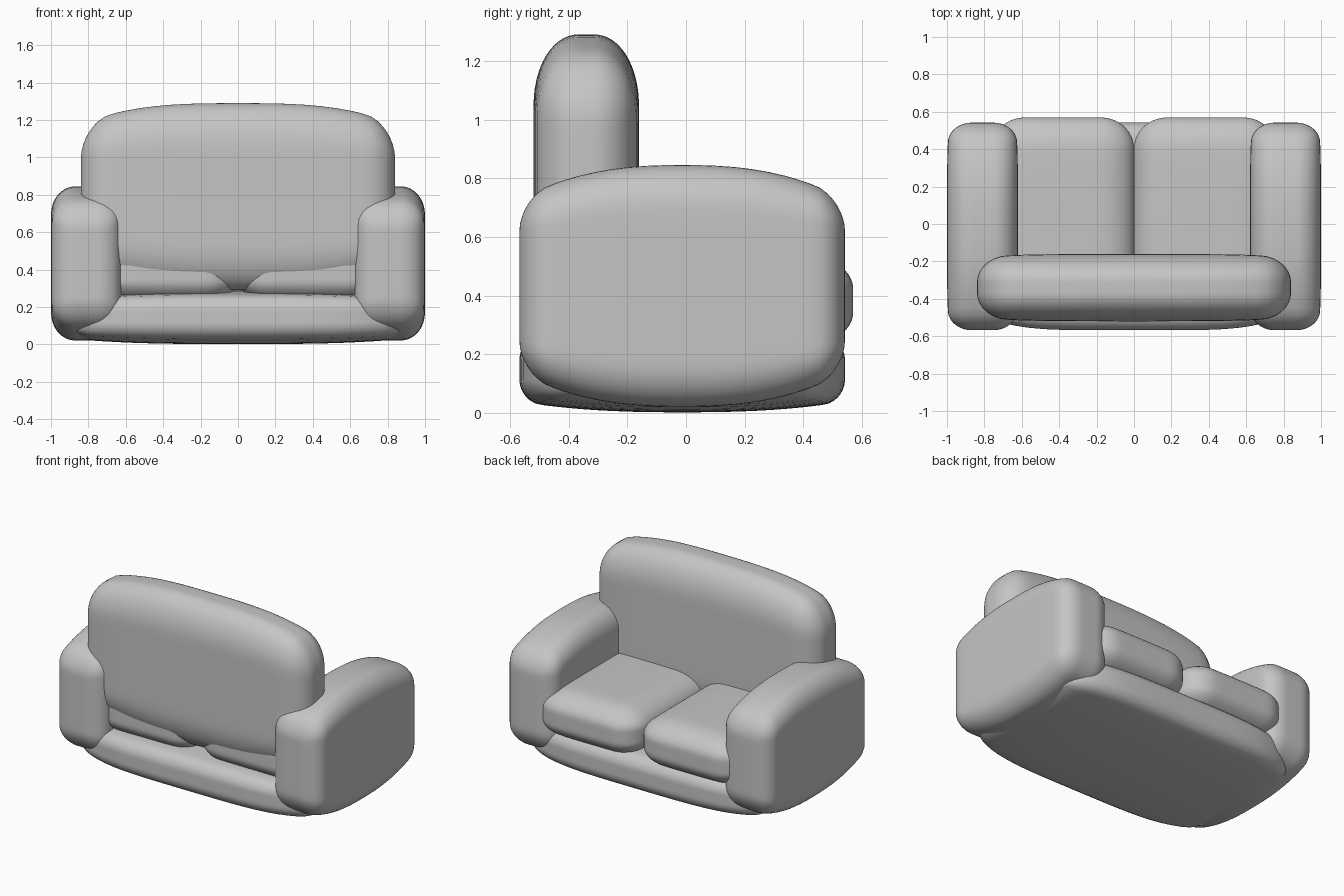
import bpy
import bmesh
import math

if "Cube" in bpy.data.objects:
    bpy.data.objects.remove(bpy.data.objects["Cube"])

# One plain upholstery colour
fabric = bpy.data.materials.new("grey_fabric")
fabric.diffuse_color = (0.56, 0.56, 0.56, 1.0)
fabric.use_nodes = True
fabric.node_tree.nodes["Principled BSDF"].inputs["Base Color"].default_value = fabric.diffuse_color


def padded_block(name, center, half, radius, bulges=()):
    """Soft box with elliptical corners.
    Each bulge (axis, along, amount, power) shrinks an axis towards the
    ends of another one, leaving a swollen middle."""
    bm = bmesh.new()
    bmesh.ops.create_cube(bm, size=2)
    bmesh.ops.subdivide_edges(bm, edges=bm.edges[:], cuts=27, use_grid_fill=True)
    for v in bm.verts:
        core, delta = [], []
        for i in range(3):
            p = math.sin(v.co[i] * math.pi / 2) * half[i]
            limit = half[i] - radius[i]
            c = max(-limit, min(limit, p))
            core.append(c)
            delta.append((p - c) / radius[i])
        length = math.sqrt(sum(d * d for d in delta)) or 1.0
        co = [core[i] + delta[i] / length * radius[i] for i in range(3)]
        scale = [1.0, 1.0, 1.0]
        for axis, along, amount, power in bulges:
            scale[axis] *= 1 - amount * abs(co[along] / half[along]) ** power
        v.co = [center[i] + co[i] * scale[i] for i in range(3)]
    mesh = bpy.data.meshes.new(name)
    bm.to_mesh(mesh)
    bm.free()
    mesh.materials.append(fabric)
    mesh.polygons.foreach_set("use_smooth", [True] * len(mesh.polygons))
    obj = bpy.data.objects.new(name, mesh)
    bpy.context.collection.objects.link(obj)
    return obj


X, Y, Z = 0, 1, 2

# Base slab, tapering in plan towards its ends
padded_block("base", (0, -0.013, 0.147), (0.90, 0.555, 0.145), (0.12, 0.07, 0.10),
             [(Y, X, 0.25, 5), (Z, Y, 0.25, 2.5), (Z, X, 0.2, 3)])

# Tall back cushion, resting over the rear of the seat
padded_block("backrest", (0, -0.34, 0.79), (0.84, 0.18, 0.50), (0.16, 0.15, 0.24),
             [(Z, X, 0.22, 3), (Y, X, 0.10, 4)])

for side, label in ((-1, "left"), (1, "right")):
    # Armrest with a domed top and bottom
    padded_block(label + "_armrest", (side * 0.81, -0.013, 0.433),
                 (0.19, 0.555, 0.412), (0.13, 0.10, 0.15),
                 [(Z, Y, 0.28, 2.5), (X, Y, 0.06, 4)])
    # Seat cushion, meeting its twin on the centre line
    padded_block(label + "_seat_cushion", (side * 0.381, 0.04, 0.383),
                 (0.382, 0.53, 0.165), (0.18, 0.17, 0.12),
                 [(Z, Y, 0.08, 3), (Z, X, 0.08, 3)])
